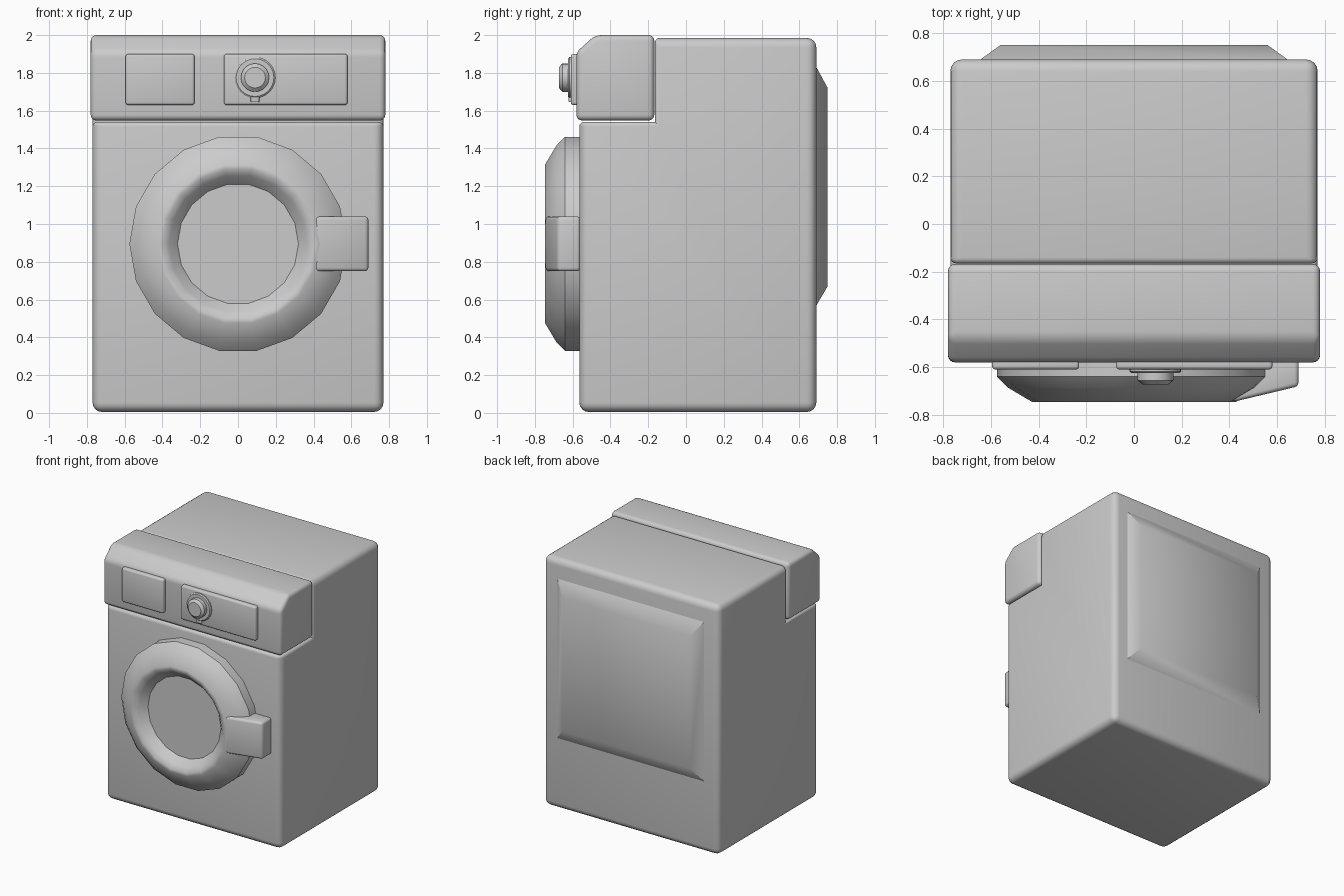
import bpy, bmesh, math

if "Cube" in bpy.data.objects:
    bpy.data.objects.remove(bpy.data.objects["Cube"])

grey = bpy.data.materials.new("light grey enamel")
grey.diffuse_color = (0.6, 0.6, 0.6, 1)
grey.use_nodes = True
grey.node_tree.nodes["Principled BSDF"].inputs["Base Color"].default_value = grey.diffuse_color


def finish(bm, name, bevel=0, segments=3, weighted=False):
    """Turn a bmesh into a smooth-shaded object with rounded edges."""
    bmesh.ops.recalc_face_normals(bm, faces=bm.faces)
    me = bpy.data.meshes.new(name)
    bm.to_mesh(me)
    bm.free()
    me.materials.append(grey)
    ob = bpy.data.objects.new(name, me)
    bpy.context.collection.objects.link(ob)
    bpy.ops.object.select_all(action='DESELECT')
    ob.select_set(True)
    bpy.context.view_layer.objects.active = ob
    if bevel:
        m = ob.modifiers.new("rounding", 'BEVEL')
        m.width, m.segments = bevel, segments
        m.limit_method = 'WEIGHT' if weighted else 'ANGLE'
        m.angle_limit = math.radians(25)
        bpy.ops.object.modifier_apply(modifier=m.name)
    bpy.ops.object.shade_smooth_by_angle(angle=math.radians(40))
    return ob


def extrude(points, axis, a, b):
    """Extrude a flat outline along x, or along z, from a to b."""
    bm = bmesh.new()
    rings = []
    for t in (a, b):
        rings.append([bm.verts.new((t, p, q) if axis == 'x' else (p, q, t))
                      for p, q in points])
    bm.faces.new(rings[0])
    bm.faces.new(rings[1])
    n = len(points)
    for i in range(n):
        j = (i + 1) % n
        bm.faces.new((rings[0][i], rings[0][j], rings[1][j], rings[1][i]))
    return bm


def box(name, x0, x1, y0, y1, z0, z1, bevel):
    return finish(extrude([(x0, y0), (x1, y0), (x1, y1), (x0, y1)], 'z', z0, z1),
                  name, bevel)


def lathe(name, profile, cx, cz, sides, bevel=0):
    """Revolve (radius, y) points around a front-to-back axis, capping the last."""
    bm = bmesh.new()
    rings = [[bm.verts.new((cx + r * math.cos(2 * math.pi * i / sides), y,
                            cz + r * math.sin(2 * math.pi * i / sides)))
              for i in range(sides)] for r, y in profile]
    for p, q in zip(rings, rings[1:]):
        for i in range(sides):
            j = (i + 1) % sides
            bm.faces.new((p[i], p[j], q[j], q[i]))
    bm.faces.new(rings[-1])
    return finish(bm, name, bevel)


# cabinet: L-shaped side outline with a shelf for the control panel
bm = extrude([(-0.565, 0.005), (0.69, 0.005), (0.69, 1.985), (-0.165, 1.985),
              (-0.165, 1.54), (-0.565, 1.54)], 'x', -0.77, 0.77)
weight = bm.edges.layers.float.new("bevel_weight_edge")
for e in bm.edges:
    seam = all(v.co.y < -0.1 and v.co.z > 1.5 for v in e.verts)
    inner = all(abs(v.co.y + 0.165) < 0.01 and v.co.z < 1.6 for v in e.verts)
    e[weight] = 0 if inner else 0.5 if seam else 1
finish(bm, "cabinet", 0.05, 4, weighted=True)

# control panel housing with a sloped upper front edge
finish(extrude([(-0.58, 1.548), (-0.168, 1.548), (-0.168, 2.0), (-0.48, 2.0),
                (-0.58, 1.91)], 'x', -0.78, 0.78), "control_panel", 0.03, 4)

# raised back cover
bm = bmesh.new()
base, top = [[bm.verts.new((sx * w, y, z)) for sx, z in
              ((-1, z0), (1, z0), (1, z1), (-1, z1))]
             for w, y, z0, z1 in ((0.65, 0.685, 0.56, 1.84), (0.56, 0.75, 0.67, 1.72))]
bm.faces.new(top)
for i in range(4):
    j = (i + 1) % 4
    bm.faces.new((base[i], base[j], top[j], top[i]))
finish(bm, "back_cover")

# door ring and recessed window
lathe("door", [(0.575, -0.56), (0.575, -0.64), (0.53, -0.685), (0.425, -0.747),
               (0.40, -0.747), (0.365, -0.72), (0.32, -0.67)], 0, 0.895, 18)

# door handle, tapering outward
finish(extrude([(0.41, -0.747), (0.69, -0.68), (0.69, -0.56), (0.41, -0.56)],
               'z', 0.75, 1.04), "door_handle", 0.018)

# detergent drawer and display plate
box("detergent_drawer", -0.595, -0.23, -0.61, -0.56, 1.63, 1.9, 0.014)
box("display_plate", -0.075, 0.58, -0.61, -0.56, 1.63, 1.9, 0.014)

# program dial with its pointer
lathe("dial_base", [(0.108, -0.60), (0.108, -0.618), (0.10, -0.625), (0.07, -0.625)],
      0.09, 1.775, 24)
lathe("dial_knob", [(0.075, -0.62), (0.075, -0.655), (0.055, -0.672)], 0.09, 1.775, 20)
box("dial_pointer", 0.067, 0.113, -0.622, -0.60, 1.645, 1.69, 0.006)
